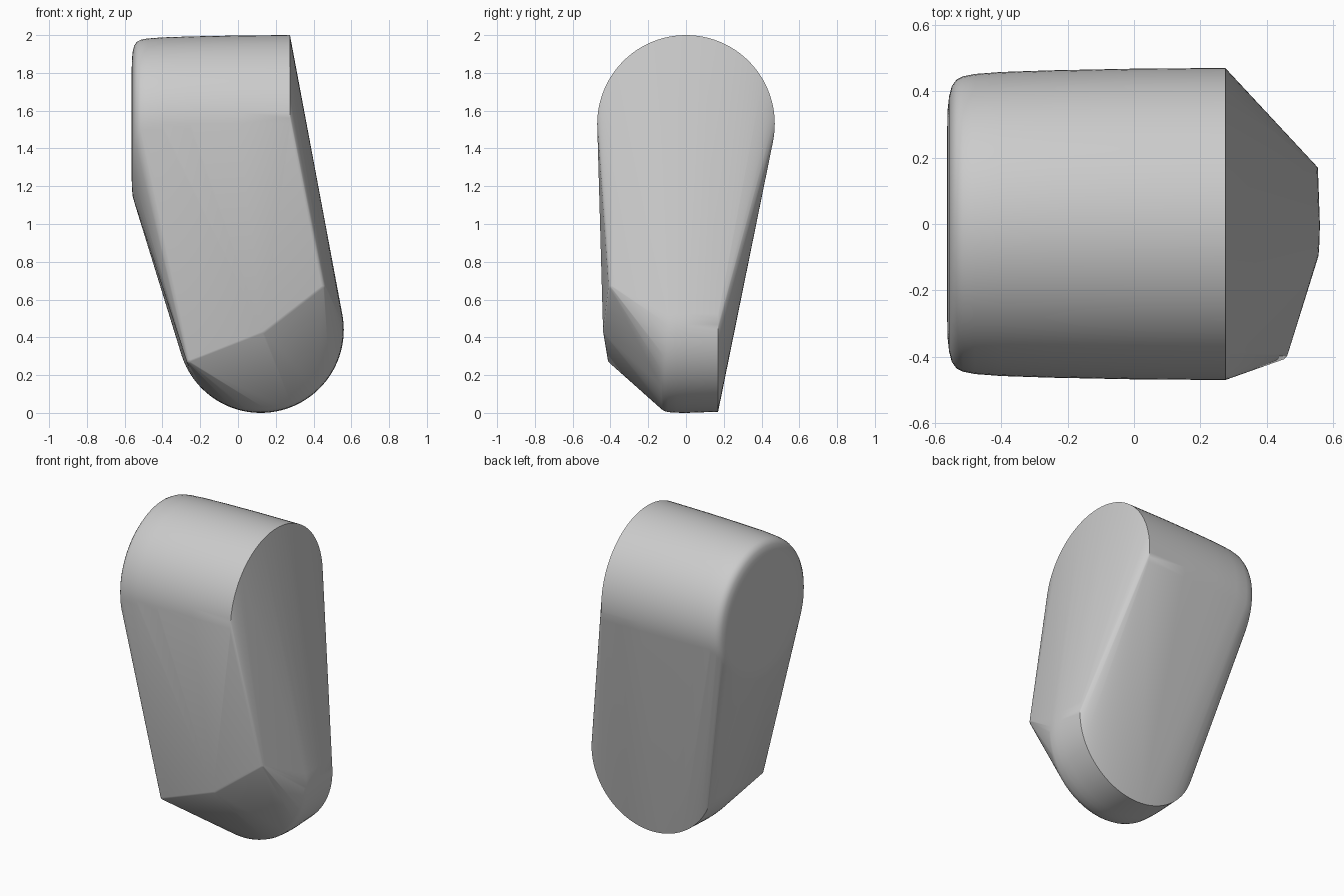
import bpy, bmesh, math
from mathutils import Vector

if "Cube" in bpy.data.objects:
    bpy.data.objects.remove(bpy.data.objects["Cube"])

N = 96
bm = bmesh.new()


def rings(profile, place):
    """Add circles; profile holds (position along axis, radius)."""
    for pos, r in profile:
        for i in range(N):
            a = 2 * math.pi * i / N
            bm.verts.new(place(pos, r * math.cos(a), r * math.sin(a)))


# upper barrel along x: soft left rim, sharp right rim
rings([(-0.564, 0.2), (-0.562, 0.34), (-0.557, 0.385), (-0.549, 0.415), (-0.535, 0.435),
       (-0.515, 0.445), (-0.48, 0.452), (-0.4, 0.458), (-0.25, 0.463), (0.0, 0.468), (0.275, 0.47)],
      lambda p, u, v: (p, u, 1.53 + v))

# lower barrel along y: soft front rim, sharp back rim
rings([(-0.13, 0.42), (-0.115, 0.43), (-0.095, 0.436), (-0.05, 0.439), (0.0, 0.44), (0.17, 0.434)],
      lambda p, u, v: (0.12 + u, p, 0.44 + v))

# small rounded knuckles that form the front crease
for c in ((-0.252, -0.392, 0.282), (0.13, -0.417, 0.432), (0.442, -0.388, 0.672)):
    for lat in range(-3, 4):
        for k in range(12):
            t, a = lat * math.pi / 6, k * math.pi / 6
            d = Vector((math.cos(t) * math.cos(a), math.cos(t) * math.sin(a), math.sin(t)))
            bm.verts.new(Vector(c) + 0.022 * d)

# stretch one convex skin over everything
bmesh.ops.remove_doubles(bm, verts=bm.verts[:], dist=0.0005)
bmesh.ops.convex_hull(bm, input=bm.verts[:])
bmesh.ops.delete(bm, geom=[v for v in bm.verts if not v.link_faces], context='VERTS')
bmesh.ops.recalc_face_normals(bm, faces=bm.faces[:])

mesh = bpy.data.meshes.new("rounded_block")
bm.to_mesh(mesh)
bm.free()
block = bpy.data.objects.new("rounded_block", mesh)
bpy.context.collection.objects.link(block)
bpy.context.view_layer.objects.active = block
block.select_set(True)
bpy.ops.object.shade_smooth_by_angle(angle=math.radians(30))
